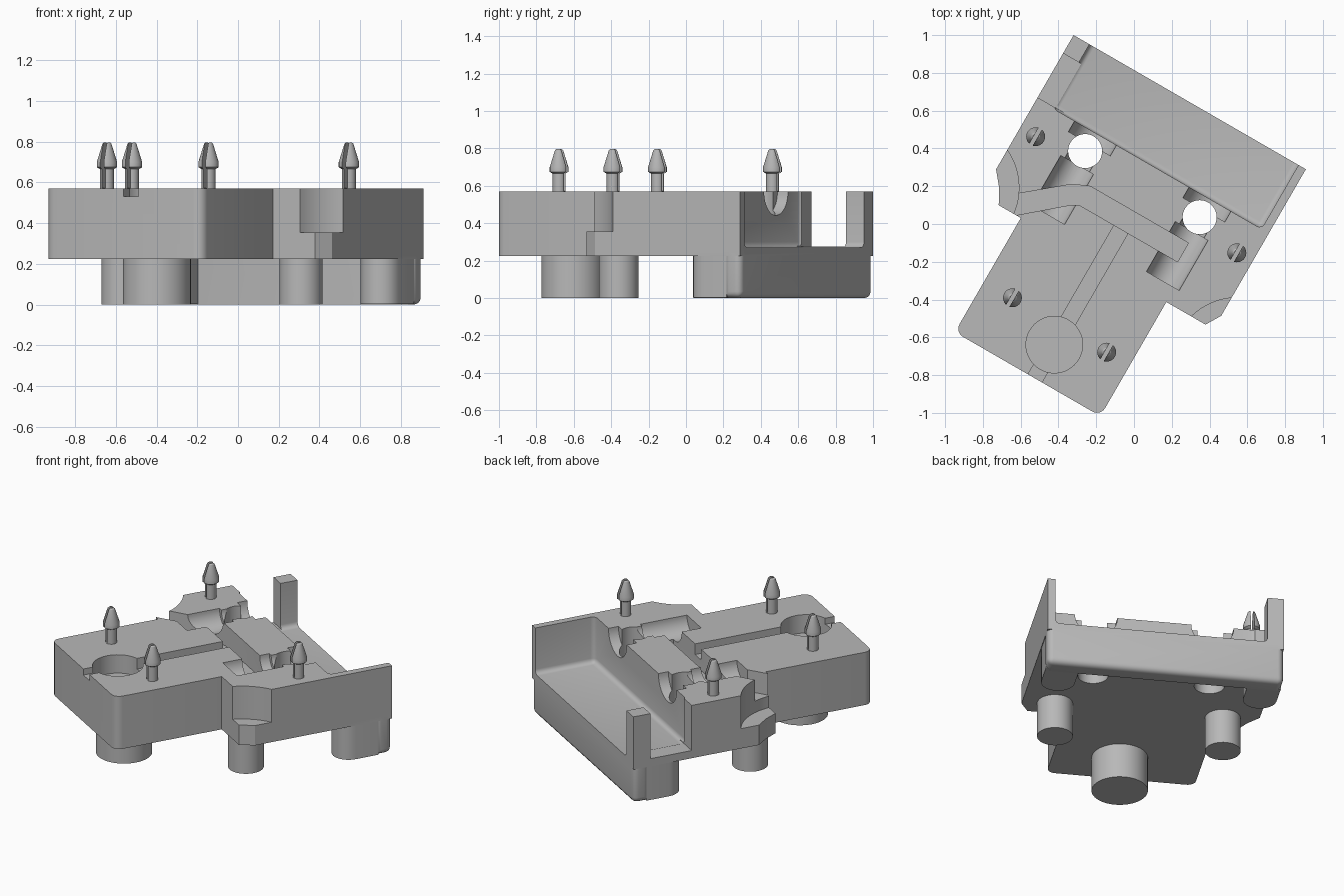
import bpy, bmesh, math
from mathutils import Matrix, Vector

if "Cube" in bpy.data.objects:
    bpy.data.objects.remove(bpy.data.objects["Cube"])

BOTTOM, TOP, FLOOR = 0.225, 0.57, 0.27   # body underside, body top, tray floor
MID = -0.067                             # symmetry line across the width
TURN = Matrix.Rotation(math.radians(-30), 4, "Z")

grey = bpy.data.materials.new("plain_grey")
grey.diffuse_color = (0.48, 0.48, 0.48, 1)
grey.use_nodes = True
grey.node_tree.nodes["Principled BSDF"].inputs["Base Color"].default_value = (0.48, 0.48, 0.48, 1)


def finish(name, bm):
    bmesh.ops.recalc_face_normals(bm, faces=bm.faces)
    mesh = bpy.data.meshes.new(name)
    bm.to_mesh(mesh)
    bm.free()
    mesh.materials.append(grey)
    ob = bpy.data.objects.new(name, mesh)
    bpy.context.collection.objects.link(ob)
    return ob


def prism(name, points, z0, z1):
    bm = bmesh.new()
    face = bm.faces.new([bm.verts.new((x, y, z0)) for x, y in points])
    side = bmesh.ops.extrude_face_region(bm, geom=[face])["geom"]
    verts = [g for g in side if isinstance(g, bmesh.types.BMVert)]
    bmesh.ops.translate(bm, vec=(0, 0, z1 - z0), verts=verts)
    return finish(name, bm)


def box(name, x0, x1, y0, y1, z0, z1, bevel=0, pick=None):
    bm = bmesh.new()
    bmesh.ops.create_cube(bm, size=1)
    bmesh.ops.scale(bm, vec=(x1 - x0, y1 - y0, z1 - z0), verts=bm.verts)
    bmesh.ops.translate(bm, vec=((x0 + x1) / 2, (y0 + y1) / 2, (z0 + z1) / 2), verts=bm.verts)
    if bevel:
        edges = [e for e in bm.edges if pick((e.verts[0].co + e.verts[1].co) / 2)]
        bmesh.ops.bevel(bm, geom=edges, offset=bevel, segments=4, profile=0.5, affect="EDGES")
    return finish(name, bm)


def circle(x, y, r, n=48):
    return [(x + r * math.cos(2 * math.pi * i / n), y + r * math.sin(2 * math.pi * i / n)) for i in range(n)]


def trench(x, r, y0, y1):
    # cylinder lying along the depth axis, centred on the top surface
    ob = prism("trench_cutter", circle(0, 0, r), y0, y1)
    ob.data.transform(Matrix.Translation((x, 0, TOP)) @ Matrix.Rotation(math.radians(-90), 4, "X"))
    return ob


def corner(x, y, r, start):
    # quarter arc used to round an outline corner
    return [(x + r * math.cos(math.radians(start + a)), y + r * math.sin(math.radians(start + a)))
            for a in range(0, 91, 15)]


def boolean(target, tool, operation="DIFFERENCE"):
    mod = target.modifiers.new("boolean", "BOOLEAN")
    mod.operation, mod.solver, mod.object = operation, "EXACT", tool
    graph = bpy.context.evaluated_depsgraph_get()
    mesh = bpy.data.meshes.new_from_object(target.evaluated_get(graph))
    target.modifiers.clear()
    target.data = mesh
    bpy.data.objects.remove(tool)


# Main body: wide rear and narrower front with rounded corners
outline = corner(-0.485, -0.92, 0.05, 180) + corner(0.305, -0.92, 0.05, 270)
outline += [(0.355, -0.272), (0.594, -0.272), (0.643, -0.19), (0.643, 0.706), (-0.777, 0.706),
            (-0.777, -0.115), (-0.715, -0.19), (-0.67, -0.272), (-0.535, -0.272)]
body = prism("main_body", outline, BOTTOM, TOP)

# Skirt plate along the back, reaching the ground
skirt = box("back_skirt", -0.777, 0.643, 0.6, 0.706, 0, 0.25, 0.035,
            lambda c: c.z < 0.2 and (abs(c.x - MID) > 0.5 or c.y > 0.7))
boolean(body, skirt, "UNION")

# Open tray at the back, and the gap in its left wall
boolean(body, box("tray_cutter", -0.68, 0.598, 0.315, 0.9, FLOOR, 0.9, 0.03,
                  lambda c: c.y < 0.4 and (c.z < 0.3 or abs(c.x - MID) > 0.5) or
                  c.z < 0.3 and abs(c.x - MID) > 0.5))
boolean(body, box("wall_gap_cutter", -0.9, -0.62, 0.325, 0.595, FLOOR + 0.005, 0.9))

# Scooped steps at the outer corners
for x, y in ((0.845, -0.366), (-0.927, -0.313)):
    boolean(body, prism("scoop_cutter", circle(x, y, 0.35, 72), 0.355, 0.9))

# Paired half-round trenches with upright through holes
for s in (-1, 1):
    x = MID + s * 0.35
    boolean(body, trench(x, 0.1, -0.185, 0.12))
    boolean(body, trench(x, 0.075, 0.1, 0.25))
    boolean(body, trench(x, 0.128, 0.25, 0.35))
    boolean(body, prism("hole_cutter", circle(x, 0.205, 0.09), 0.1, 0.9))

# Bent cable groove across the body
boolean(body, prism("groove_cutter", [
    (-0.72, -0.257), (-0.391, 0.017), (-0.3, 0.057), (0.3, 0.057), (0.3, -0.058),
    (-0.3, -0.058), (-0.344, -0.083), (-0.62, -0.32)], 0.43, 0.9))

# Round recess with its straight channel and shallow front outlet
boolean(body, prism("recess_cutter", circle(-0.046, -0.764, 0.15), 0.45, 0.9))
boolean(body, box("channel_cutter", -0.088, -0.003, -0.75, -0.045, 0.5, 0.9))
boolean(body, box("outlet_cutter", -0.088, -0.003, -1.1, -0.8, 0.53, 0.9))

parts = [body]

# Feet: one large at the front, two at the shoulders, two against the skirt
parts.append(prism("large_front_foot", circle(-0.042, -0.725, 0.167), 0, BOTTOM + 0.01))
for side, x in (("right", -0.562), ("left", 0.448)):
    parts.append(prism(side + "_shoulder_foot", circle(x, -0.157, 0.106), 0, BOTTOM + 0.01))
for side, s in (("right", -1), ("left", 1)):
    x = MID + s * 0.607
    stadium = corner(x, 0.47, 0.1, 180) + corner(x, 0.47, 0.1, 270)[1:] + [(x + 0.1, 0.62), (x - 0.1, 0.62)]
    parts.append(prism(side + "_rear_foot", stadium, 0.004, BOTTOM + 0.01))


def snap_pin(name, x, y):
    # turned barbed pin, split in two by a slot
    profile = [(0.034, 0.55), (0.034, 0.665), (0.05, 0.675), (0.05, 0.7), (0.022, 0.79), (0.014, 0.797)]
    bm = bmesh.new()
    n = 24
    rings = [[bm.verts.new((px, py, z)) for px, py in circle(x, y, r, n)] for r, z in profile]
    for a, b in zip(rings, rings[1:]):
        for i in range(n):
            bm.faces.new((a[i], a[(i + 1) % n], b[(i + 1) % n], b[i]))
    bm.faces.new(rings[0])
    bm.faces.new(rings[-1])
    ob = finish(name, bm)
    boolean(ob, box("slot_cutter", x - 0.01, x + 0.01, y - 0.1, y + 0.1, TOP + 0.002, 0.9))
    return ob


for side, s in (("right", -1), ("left", 1)):
    parts.append(snap_pin(side + "_rear_pin", MID + s * 0.615, 0.14))
    parts.append(snap_pin(side + "_front_pin", MID - 0.007 + s * 0.288, -0.66))

# Turn everything into place and shade
bpy.ops.object.select_all(action="DESELECT")
for ob in parts:
    ob.data.transform(TURN)
    ob.select_set(True)
bpy.context.view_layer.objects.active = body
bpy.ops.object.shade_smooth_by_angle(angle=math.radians(30))
